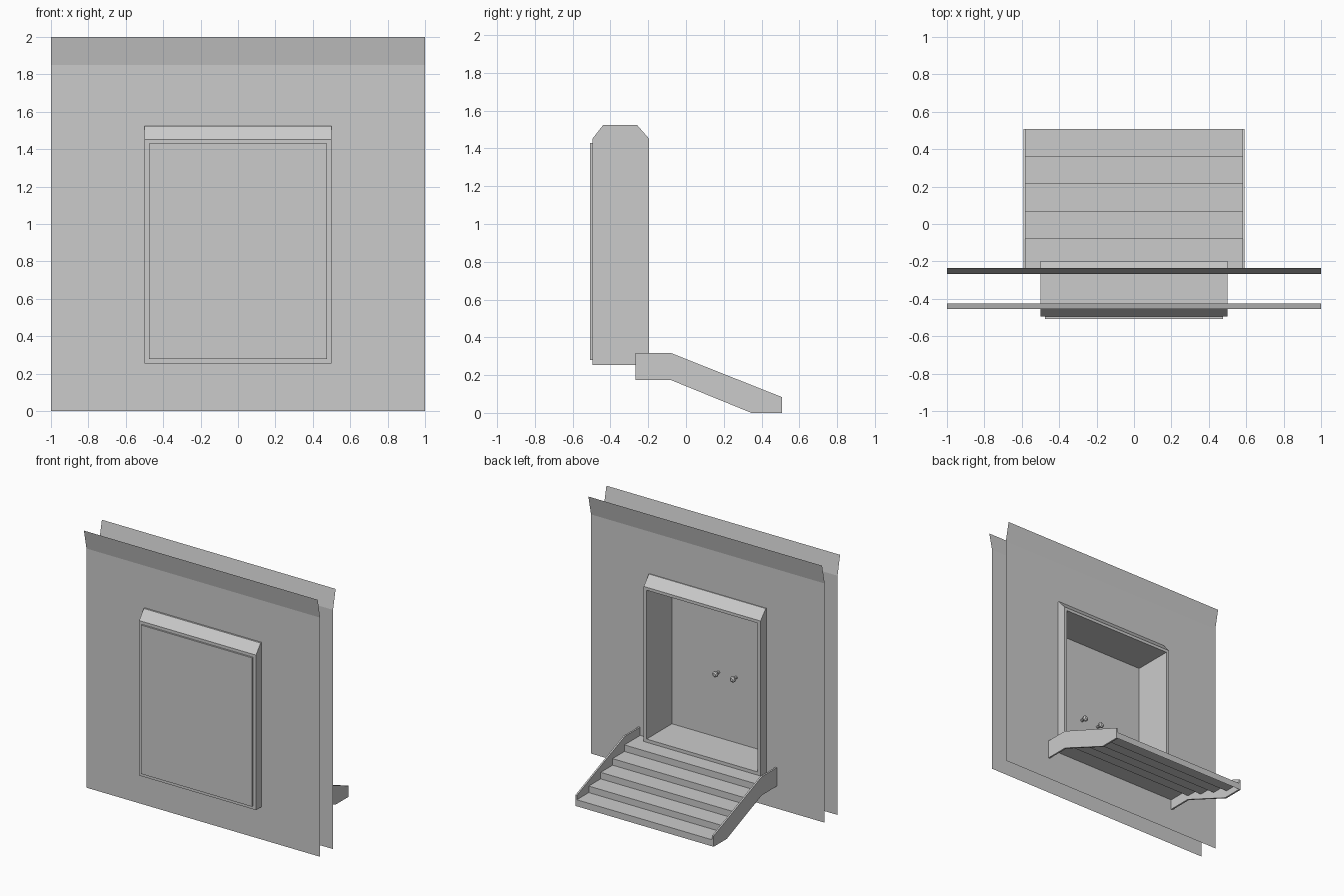
import bpy, bmesh, math
from mathutils import Matrix

if "Cube" in bpy.data.objects:
    bpy.data.objects.remove(bpy.data.objects["Cube"])


def make(name, build, recalc=True):
    bm = bmesh.new()
    build(bm)
    bmesh.ops.remove_doubles(bm, verts=bm.verts, dist=1e-5)
    if recalc:
        bmesh.ops.recalc_face_normals(bm, faces=bm.faces)
    me = bpy.data.meshes.new(name)
    bm.to_mesh(me)
    bm.free()
    ob = bpy.data.objects.new(name, me)
    bpy.context.collection.objects.link(ob)
    return ob


def face(bm, pts):
    return bm.faces.new([bm.verts.new(p) for p in pts])


def rect(x, z0, z1, y):
    return [(-x, y, z0), (x, y, z0), (x, y, z1), (-x, y, z1)]


def bridge(bm, a, b):
    # quads between two closed loops of equal length
    for i in range(len(a)):
        j = (i + 1) % len(a)
        face(bm, [a[i], a[j], b[j], b[i]])


def sweep(bm, prof, x0, x1):
    # open (y, z) profile swept along x
    for (y0, z0), (y1, z1) in zip(prof, prof[1:]):
        face(bm, [(x0, y0, z0), (x1, y0, z0), (x1, y1, z1), (x0, y1, z1)])


# Hull sheets: flat with a doorway hole and an outward leaning top strip
def hull(y, y_top, flip):
    def build(bm):
        bridge(bm, rect(1, 0, 1.85, y), rect(0.488, 0.266, 1.442, y))
        sweep(bm, [(y, 1.85), (y_top, 2.0)], -1, 1)
        bmesh.ops.remove_doubles(bm, verts=bm.verts, dist=1e-5)
        bmesh.ops.recalc_face_normals(bm, faces=bm.faces)
        bm.faces.ensure_lookup_table()
        if (bm.faces[0].normal.y > 0) == flip:
            bmesh.ops.reverse_faces(bm, faces=bm.faces)
    return build


make("front_wall_sheet", hull(-0.424, -0.455, True), False)
make("back_wall_sheet", hull(-0.267, -0.235, False), False)

# Door frame: box tube with chamfered top edges
YF, YB, YD = -0.494, -0.197, -0.507
OX, IX, Z0, Z1 = 0.5, 0.475, 0.254, 1.453


def frame(bm):
    prof = [(YF, Z0), (YF, Z1), (-0.438, 1.525), (-0.26, 1.525), (YB, Z1), (YB, Z0)]
    sweep(bm, prof[1:5], -OX, OX)
    sweep(bm, [prof[5], prof[0]], -OX, OX)
    for s in (-OX, OX):
        face(bm, [(s, y, z) for y, z in prof])
    for y in (YF, YB):
        bridge(bm, rect(OX, Z0, Z1, y), rect(IX, 0.279, 1.43, y))
    bridge(bm, rect(IX, 0.279, 1.43, YF), rect(IX, 0.279, 1.43, YB))


make("door_frame", frame)


# Door: shallow tray standing slightly proud of the frame
def door(bm):
    bridge(bm, rect(IX, 0.279, 1.43, YF), rect(IX, 0.279, 1.43, YD))
    face(bm, rect(IX, 0.279, 1.43, YD))


make("door_panel", door)


# Door knobs: stem with a wider head
def knob(x):
    def build(bm):
        rings = [(0.011, 0.0), (0.011, 0.025), (0.022, 0.035), (0.022, 0.048), (0.012, 0.056)]
        loops = [[(x + r * math.cos(a * math.pi / 4), YD + d, 0.785 + r * math.sin(a * math.pi / 4))
                  for a in range(8)] for r, d in rings]
        for a, b in zip(loops, loops[1:]):
            bridge(bm, a, b)
        face(bm, loops[-1])
        face(bm, loops[0])
    return build


for side, x in (("left", -0.075), ("right", 0.075)):
    make("door_knob_" + side, knob(x))


# Stairs: five treads as one folded sheet
def stairs(bm):
    prof, y, z, rise = [(0.507, 0.0)], 0.507, 0.0, 0.0505
    for i in range(5):
        z += rise
        prof.append((y, z))
        y = 0.507 - (i + 1) * 0.1455 if i < 4 else -0.267
        prof.append((y, z))
    sweep(bm, prof, -0.579, 0.579)


make("stair_treads", stairs)


# Stringers: thin side plates following the slope
def stringer(s):
    def build(bm):
        prof = [(-0.267, 0.317), (-0.08, 0.317), (0.507, 0.084), (0.507, 0.0),
                (0.346, 0.0), (-0.08, 0.174), (-0.267, 0.174)]
        a = [(s * 0.579, y, z) for y, z in prof]
        b = [(s * 0.592, y, z) for y, z in prof]
        bridge(bm, a, b)
        face(bm, a)
        face(bm, b)
    return build


for side, s in (("left", -1), ("right", 1)):
    make("stair_stringer_" + side, stringer(s))
